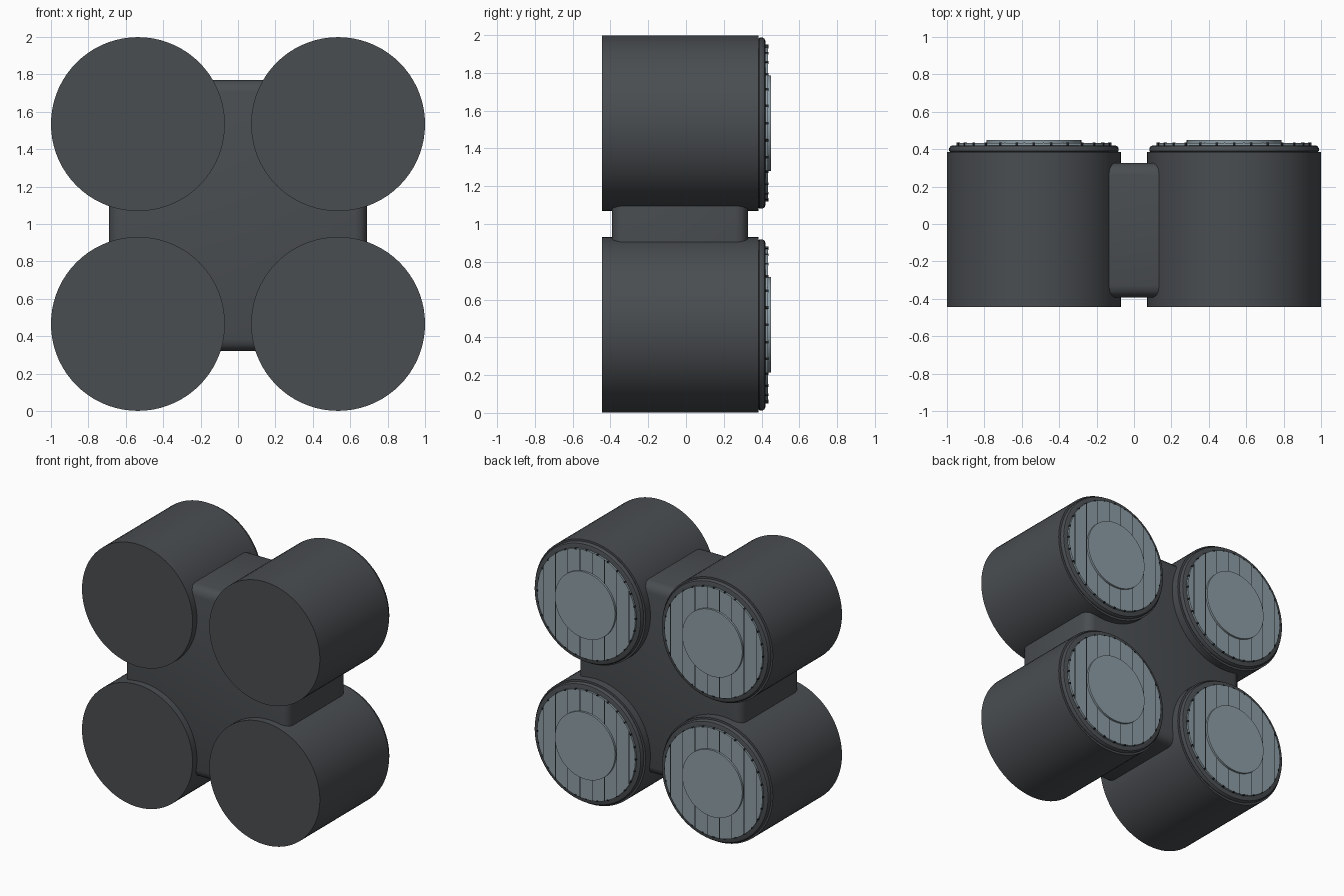
import bpy, bmesh, math
from mathutils import Matrix

if "Cube" in bpy.data.objects:
    bpy.data.objects.remove(bpy.data.objects["Cube"])


def material(name, rgb):
    m = bpy.data.materials.new(name)
    m.diffuse_color = (*rgb, 1)
    m.use_nodes = True
    m.node_tree.nodes["Principled BSDF"].inputs["Base Color"].default_value = m.diffuse_color
    return m


DARK = material("charcoal", (0.068, 0.075, 0.082))
LIGHT = material("pale_blue_grey", (0.27, 0.34, 0.38))
BLACK = material("groove_black", (0.015, 0.017, 0.02))


def finish(bm, name, mat, loc=(0, 0, 0)):
    bmesh.ops.recalc_face_normals(bm, faces=bm.faces)
    me = bpy.data.meshes.new(name)
    bm.to_mesh(me)
    bm.free()
    me.materials.append(mat)
    ob = bpy.data.objects.new(name, me)
    ob.location = loc
    bpy.context.collection.objects.link(ob)
    bpy.ops.object.select_all(action='DESELECT')
    ob.select_set(True)
    bpy.context.view_layer.objects.active = ob
    bpy.ops.object.shade_smooth_by_angle(angle=math.radians(35))
    return ob


def lathe(name, profile, mat, loc, n=72):
    """Closed solid turned about the y axis from (radius, y) points."""
    bm = bmesh.new()
    rings = [[bm.verts.new((r * math.cos(2 * math.pi * i / n), y,
                            r * math.sin(2 * math.pi * i / n))) for i in range(n)]
             for r, y in profile]
    for a, b in zip(rings, rings[1:]):
        for i in range(n):
            j = (i + 1) % n
            bm.faces.new((a[i], a[j], b[j], b[i]))
    bm.faces.new(rings[0])
    bm.faces.new(rings[-1])
    return finish(bm, name, mat, loc)


def add_box(bm, size, mat4):
    bmesh.ops.create_cube(bm, size=1, matrix=mat4 @ Matrix.Diagonal((*size, 1)))


# central block joining the four drums
bm = bmesh.new()
add_box(bm, (1.38, 0.72, 1.45), Matrix.Translation((0, -0.033, 1.045)))
bmesh.ops.bevel(bm, geom=bm.edges[:], offset=0.065, segments=3, profile=0.5,
                affect='EDGES')
finish(bm, "centre_block", DARK)

for x, side in ((-0.535, "left"), (0.535, "right")):
    for z, level in ((0.466, "lower"), (1.534, "upper")):
        tag = f"{level}_{side}"
        loc = (x, 0, z)
        # drum body with a stepped, rounded collar
        lathe("drum_" + tag, [(0.465, -0.445), (0.465, 0.385)], DARK, loc)
        lathe("collar_" + tag, [(0.445, 0.38), (0.453, 0.39), (0.453, 0.405),
                                (0.446, 0.416), (0.435, 0.42)], DARK, loc)
        # slatted plate and raised centre disc
        lathe("slat_plate_" + tag, [(0.413, 0.41), (0.413, 0.434)], LIGHT, loc)
        lathe("centre_disc_" + tag, [(0.253, 0.42), (0.253, 0.449)], LIGHT, loc)
        # vertical grooves between the slats, and ticks around the rim
        bm = bmesh.new()
        for k in range(-4, 4):
            gx = (k + 0.5) * 0.103
            h = 2 * math.sqrt(0.412 ** 2 - gx ** 2)
            add_box(bm, (0.006, 0.004, h), Matrix.Translation((gx, 0.433, 0)))
        for k in range(28):
            rot = Matrix.Rotation(2 * math.pi * k / 28, 4, 'Y')
            add_box(bm, (0.008, 0.016, 0.014),
                    rot @ Matrix.Translation((0.411, 0.4275, 0)))
        finish(bm, "slat_grooves_" + tag, BLACK, loc)
